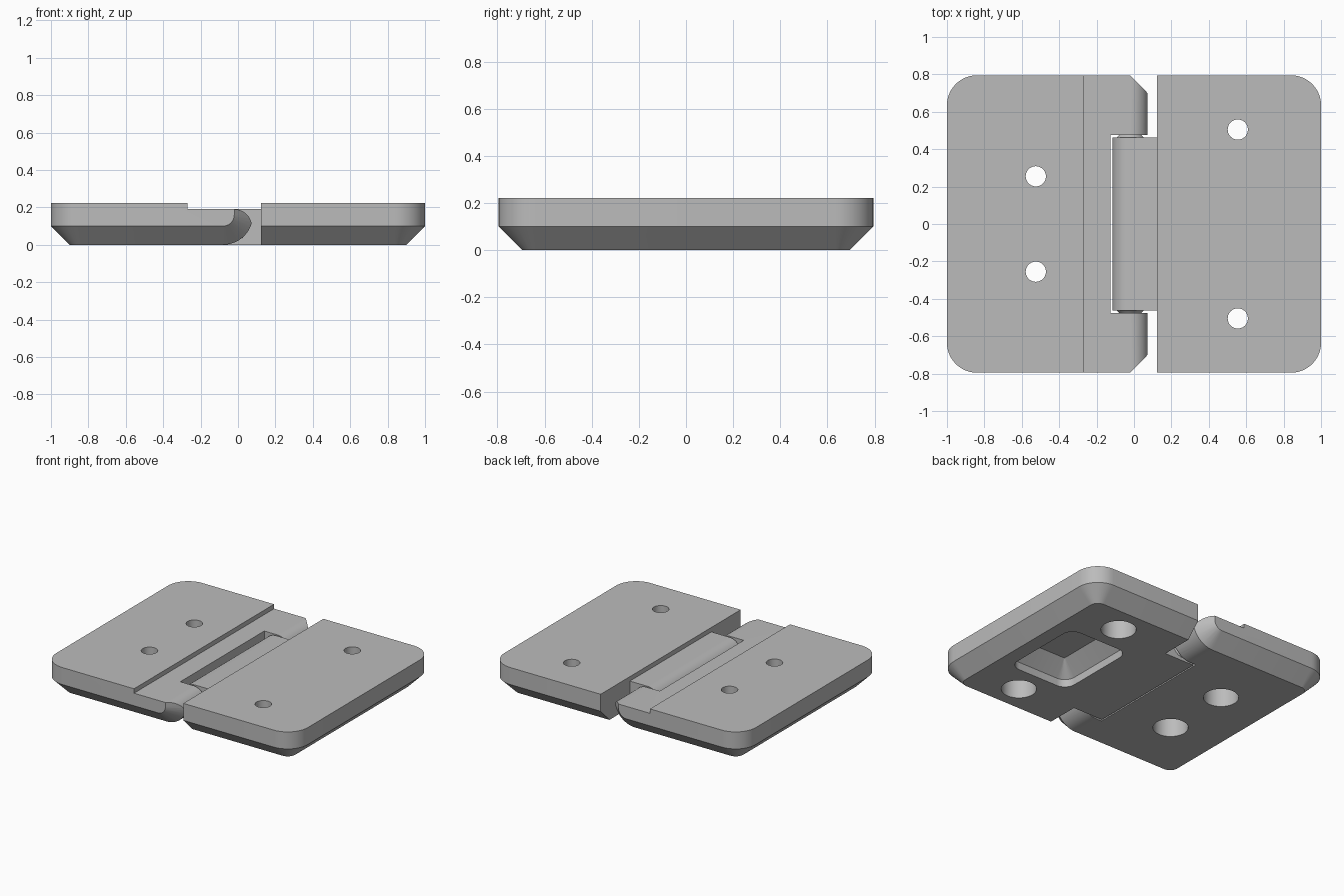
import bpy, bmesh
from math import sin, cos, pi, radians

cube = bpy.data.objects.get("Cube")
if cube:
    bpy.data.objects.remove(cube)

GREY = (0.5, 0.5, 0.5, 1)
mat = bpy.data.materials.new("plain grey")
mat.use_nodes = True
mat.diffuse_color = GREY
mat.node_tree.nodes["Principled BSDF"].inputs["Base Color"].default_value = GREY

HALF_Y, TOP, CHAMFER = 0.795, 0.222, 0.1
PIN_X, PIN_Z, PIN_R = -0.02, 0.095, 0.095


def make(name, bm):
    bmesh.ops.recalc_face_normals(bm, faces=bm.faces)
    mesh = bpy.data.meshes.new(name)
    bm.to_mesh(mesh)
    bm.free()
    mesh.materials.append(mat)
    obj = bpy.data.objects.new(name, mesh)
    bpy.context.collection.objects.link(obj)
    return obj


def hull(name, points):
    bm = bmesh.new()
    for p in points:
        bm.verts.new(p)
    bmesh.ops.convex_hull(bm, input=bm.verts)
    bmesh.ops.dissolve_limit(bm, angle_limit=radians(0.5), verts=bm.verts, edges=bm.edges)
    return make(name, bm)


def extrude_y(name, profile, y0, y1):
    bm = bmesh.new()
    face = bm.faces.new([bm.verts.new((x, y0, z)) for x, z in profile])
    ext = bmesh.ops.extrude_face_region(bm, geom=[face])["geom"]
    bmesh.ops.translate(bm, vec=(0, y1 - y0, 0),
                        verts=[v for v in ext if isinstance(v, bmesh.types.BMVert)])
    return make(name, bm)


def cone(name, x, y, z, r1, r2, depth, along_y=0):
    """Cone or cylinder starting at the point, running up z or along +y / -y."""
    bm = bmesh.new()
    bmesh.ops.create_cone(bm, cap_ends=True, segments=48, radius1=r1, radius2=r2, depth=depth)
    for v in bm.verts:
        px, py, pz = v.co
        pz += depth / 2
        v.co = (x + px, y + pz * along_y, z + py) if along_y else (x + px, y + py, z + pz)
    return make(name, bm)


def boolean(obj, cutter, operation="DIFFERENCE"):
    mod = obj.modifiers.new("cut", "BOOLEAN")
    mod.operation, mod.object, mod.solver = operation, cutter, "EXACT"
    bpy.context.view_layer.objects.active = obj
    bpy.ops.object.modifier_apply(modifier=mod.name)
    bpy.data.objects.remove(cutter)


def arc(cx, cy, r, a0, a1, n=12):
    angles = [radians(a0 + (a1 - a0) * i / n) for i in range(n + 1)]
    return [(cx + r * cos(a), cy + r * sin(a)) for a in angles]


def outer_end(side, top):
    """Rounded outer corners with the chamfer below them."""
    pts = []
    for r, z in ((0.16, top), (0.16, CHAMFER), (0.06, 0)):
        for x, y in arc(0.84, HALF_Y - 0.16, r, 0, 90):
            pts += [(side * x, y, z), (side * x, -y, z)]
    return pts


def drill(obj, x, y):
    # counterbore from below, narrow hole through the top
    boolean(obj, cone("bore", x, y, -0.05, 0.115, 0.115, 0.19))
    boolean(obj, cone("hole", x, y, 0.1, 0.054, 0.054, 0.2))


# Plate with the two outer knuckles
k = 2 ** -0.5 * PIN_R
left = extrude_y("knuckle_plate", [(-1.2, -0.1), (-1.2, TOP), (-0.27, TOP), (-0.27, PIN_Z + PIN_R)]
                 + arc(PIN_X, PIN_Z, PIN_R, 90, -45, 20)
                 + [(PIN_X + k - 0.13, PIN_Z - k - 0.13)], -1, 1)
envelope = outer_end(-1, 0.4)
for y, r in ((HALF_Y, 0.06), (HALF_Y - CHAMFER, 0.16)):
    for x, z in arc(-0.08, 0.16, r, -90, 0) + [(-0.08 + r, 0.4)]:
        envelope += [(x, y, z), (x, -y, z)]
boolean(left, hull("envelope", envelope), "INTERSECT")
boolean(left, extrude_y("slot", [(-0.125, -0.1), (0.3, -0.1), (0.3, 0.4), (-0.125, 0.4)], -0.477, 0.477))
for s in (-1, 1):
    drill(left, -0.525, s * 0.255)
    boolean(left, cone("socket", PIN_X, s * 0.46, PIN_Z, 0.092, 0.022, 0.07, s))

# Plate with the recess
right = hull("recessed_plate", outer_end(1, TOP) + [
    (0.122, s * y, z) for s in (-1, 1)
    for y, z in ((HALF_Y, TOP), (HALF_Y, CHAMFER), (HALF_Y - CHAMFER, 0))])
for s in (-1, 1):
    drill(right, 0.555, s * 0.505)
recess = []
for inset, r, z in ((0, 0.08, -0.05), (0, 0.08, 0.055), (0.1, 0.005, 0.155)):
    for x, y in arc(0.24 - inset - r, 0.31 - inset - r, r, 0, 90, 8):
        recess += [(0.555 + a * x, b * y, z) for a in (-1, 1) for b in (-1, 1)]
boolean(right, hull("recess", recess))

# Middle knuckle, a teardrop barrel that joins the recessed plate
middle = extrude_y("middle_knuckle", [(0.13, 0), (0.13, PIN_Z + PIN_R)]
                   + arc(PIN_X, PIN_Z, PIN_R, 90, 225, 20)
                   + [(PIN_X - k - (PIN_Z - k), 0)], -0.463, 0.463)

# Cone pivots at both ends of the barrel
pivots = [cone(name, PIN_X, s * 0.46, PIN_Z, 0.075, 0.02, 0.055, s)
          for name, s in (("front_pivot", -1), ("back_pivot", 1))]

for obj in [left, right, middle] + pivots:
    bpy.ops.object.select_all(action="DESELECT")
    obj.select_set(True)
    bpy.context.view_layer.objects.active = obj
    bpy.ops.object.shade_smooth_by_angle(angle=radians(25))
